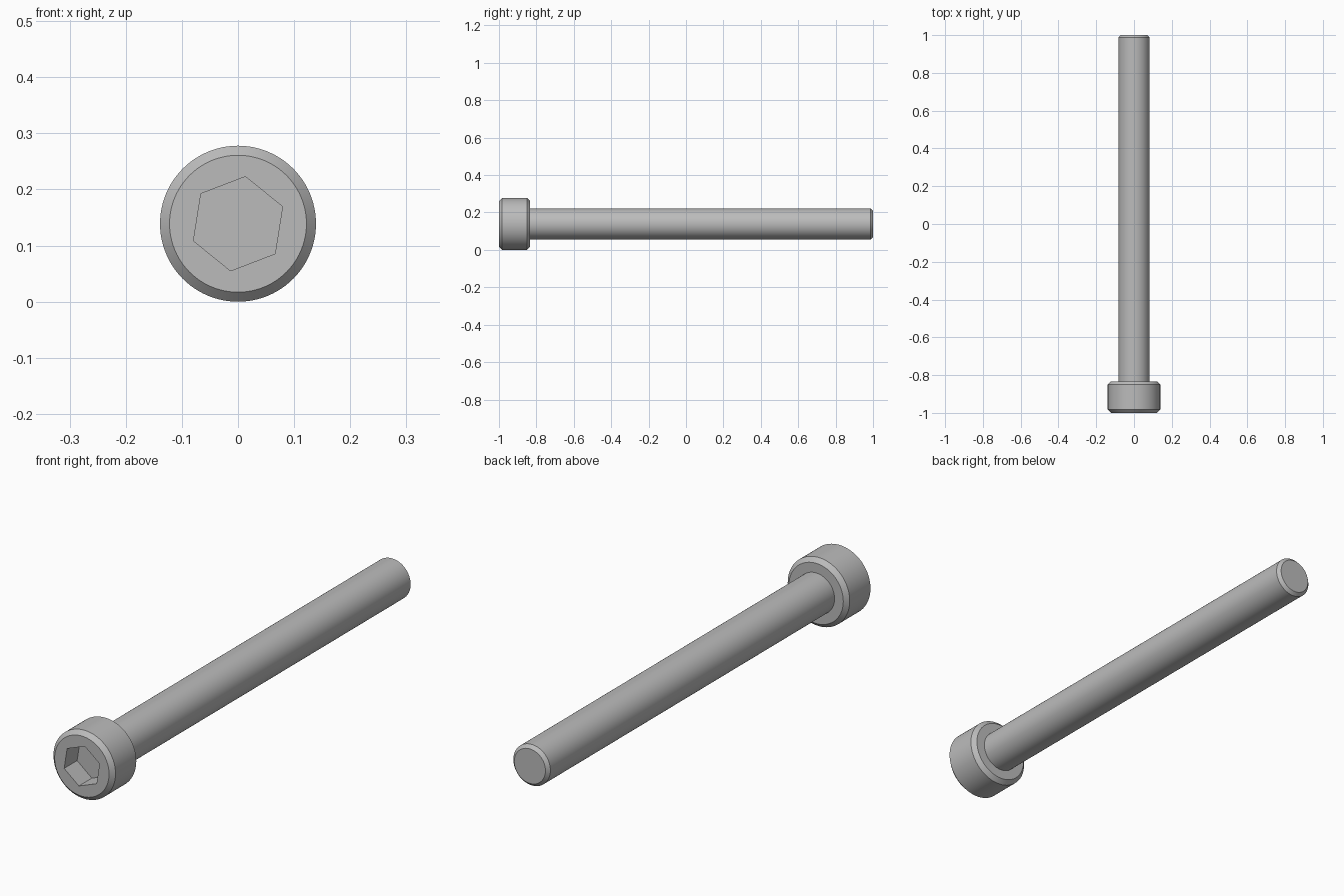
import bpy
import bmesh
import math

default = bpy.data.objects.get("Cube")
if default:
    bpy.data.objects.remove(default, do_unlink=True)

SEGMENTS = 96
HEAD_R, SHAFT_R, SOCKET_R = 0.139, 0.083, 0.085
HEAD_BACK = -0.833
SOCKET_DEPTH = 0.083
HEAD_CHAMFER, TIP_CHAMFER = 0.017, 0.013

steel = bpy.data.materials.new("grey steel")
steel.use_nodes = True
grey = (0.5, 0.5, 0.5, 1)
steel.diffuse_color = grey
steel.node_tree.nodes["Principled BSDF"].inputs["Base Color"].default_value = grey


def ring(bm, radius, y, count=SEGMENTS, turn=0.0):
    """Ring of vertices around the bolt axis."""
    angles = [turn + math.tau * i / count for i in range(count)]
    return [bm.verts.new((radius * math.cos(a), y, HEAD_R + radius * math.sin(a)))
            for a in angles]


def bridge(bm, a, b):
    """Quads between two rings, walking towards the tip."""
    n = len(a)
    for i in range(n):
        j = (i + 1) % n
        bm.faces.new((a[i], b[i], b[j], a[j]))


bm = bmesh.new()

# Outer profile: chamfered head, shoulder, shaft, chamfered tip
profile = [
    (HEAD_R - HEAD_CHAMFER, -1),
    (HEAD_R, -1 + HEAD_CHAMFER),
    (HEAD_R, HEAD_BACK - HEAD_CHAMFER),
    (HEAD_R - HEAD_CHAMFER, HEAD_BACK),
    (SHAFT_R, HEAD_BACK),
    (SHAFT_R, 1 - TIP_CHAMFER),
    (SHAFT_R - TIP_CHAMFER, 1),
]
rings = [ring(bm, r, y) for r, y in profile]
for a, b in zip(rings, rings[1:]):
    bridge(bm, a, b)
bm.faces.new(rings[-1])

# Hex socket: walls and floor
turn = math.radians(21)
mouth = ring(bm, SOCKET_R, -1, 6, turn)
floor = ring(bm, SOCKET_R, -1 + SOCKET_DEPTH, 6, turn)
bridge(bm, mouth, floor)
bm.faces.new(floor)

# Flat front face between the head rim and the socket mouth
bm.edges.ensure_lookup_table()
loops = [bm.edges.get((r[i], r[(i + 1) % len(r)]))
         for r in (rings[0], mouth) for i in range(len(r))]
bmesh.ops.triangle_fill(bm, edges=loops, use_beauty=True, normal=(0, -1, 0))
bmesh.ops.recalc_face_normals(bm, faces=bm.faces)

mesh = bpy.data.meshes.new("socket_head_bolt")
bm.to_mesh(mesh)
bm.free()
mesh.materials.append(steel)
bolt = bpy.data.objects.new("socket_head_bolt", mesh)
bpy.context.collection.objects.link(bolt)

# Smooth barrel surfaces, crisp chamfer and socket edges
bpy.ops.object.select_all(action="DESELECT")
bolt.select_set(True)
bpy.context.view_layer.objects.active = bolt
bpy.ops.object.shade_smooth_by_angle(angle=math.radians(25))
